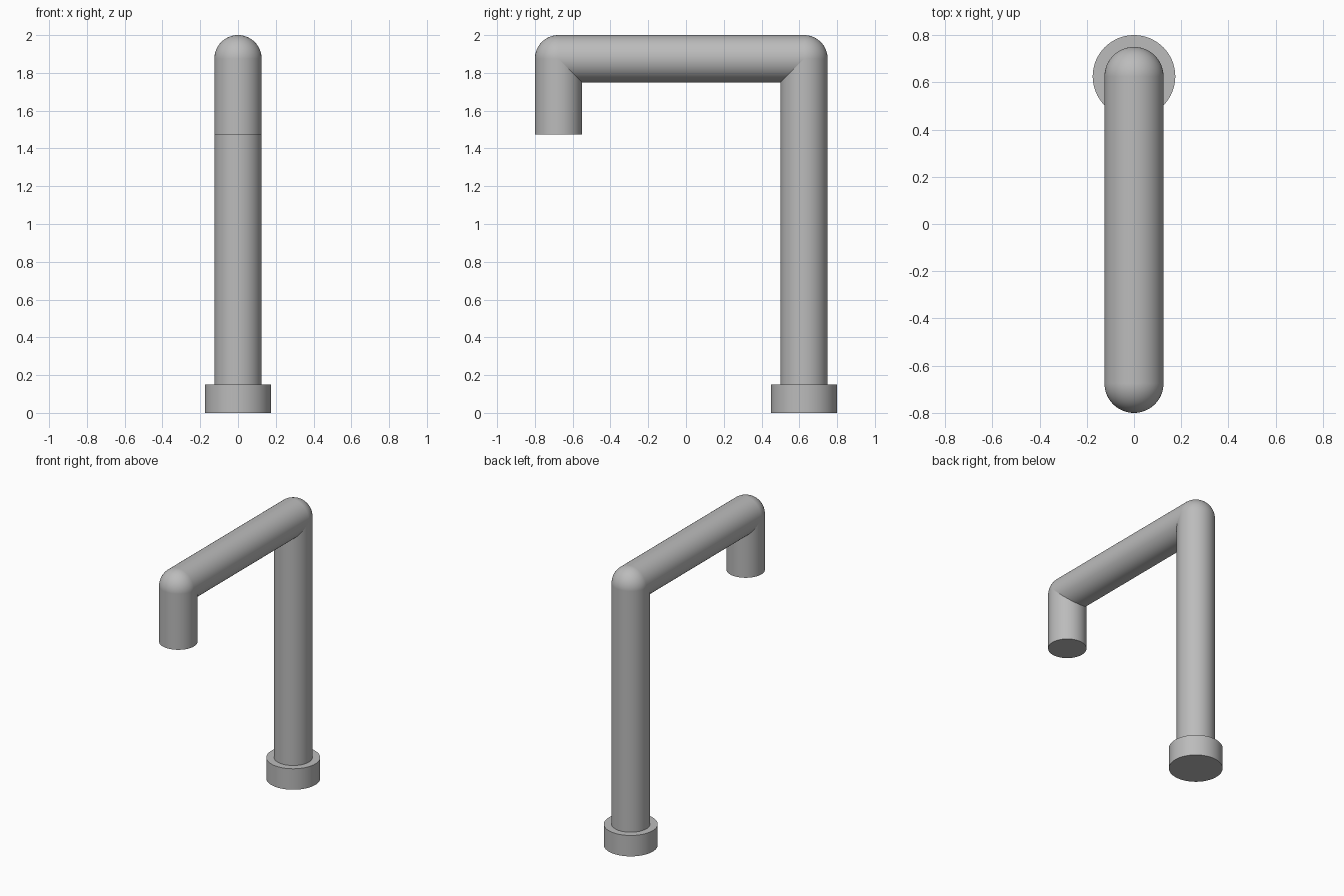
import bpy
import math
from mathutils import Vector

cube = bpy.data.objects.get("Cube")
if cube:
    bpy.data.objects.remove(cube, do_unlink=True)

# Single grey metal colour
GREY = (0.5, 0.5, 0.5, 1)
metal = bpy.data.materials.new("grey_metal")
metal.use_nodes = True
metal.diffuse_color = GREY
metal.node_tree.nodes["Principled BSDF"].inputs["Base Color"].default_value = GREY

R = 0.125
SIDES = 64
BACK_Y, FRONT_Y, ARM_Z = 0.625, -0.675, 1.875


def finish(name):
    obj = bpy.context.object
    obj.name = name
    obj.data.materials.append(metal)
    bpy.ops.object.shade_smooth_by_angle(angle=math.radians(35))


def tube(name, start, end, radius=R):
    a, b = Vector(start), Vector(end)
    axis = b - a
    bpy.ops.mesh.primitive_cylinder_add(
        vertices=SIDES, radius=radius, depth=axis.length, location=(a + b) / 2,
        rotation=axis.to_track_quat("Z", "Y").to_euler())
    finish(name)


def elbow(name, y):
    bpy.ops.mesh.primitive_uv_sphere_add(
        segments=SIDES, ring_count=SIDES // 2, radius=R, location=(0, y, ARM_Z))
    finish(name)


# Base collar and upright
tube("base_collar", (0, BACK_Y, 0), (0, BACK_Y, 0.15), 0.175)
tube("upright_pipe", (0, BACK_Y, 0.1), (0, BACK_Y, ARM_Z))

# Horizontal arm with rounded elbows
tube("horizontal_arm", (0, FRONT_Y, ARM_Z), (0, BACK_Y, ARM_Z))
elbow("back_elbow", BACK_Y)
elbow("front_elbow", FRONT_Y)

# Short downward spout
tube("spout", (0, FRONT_Y, 1.475), (0, FRONT_Y, ARM_Z))
